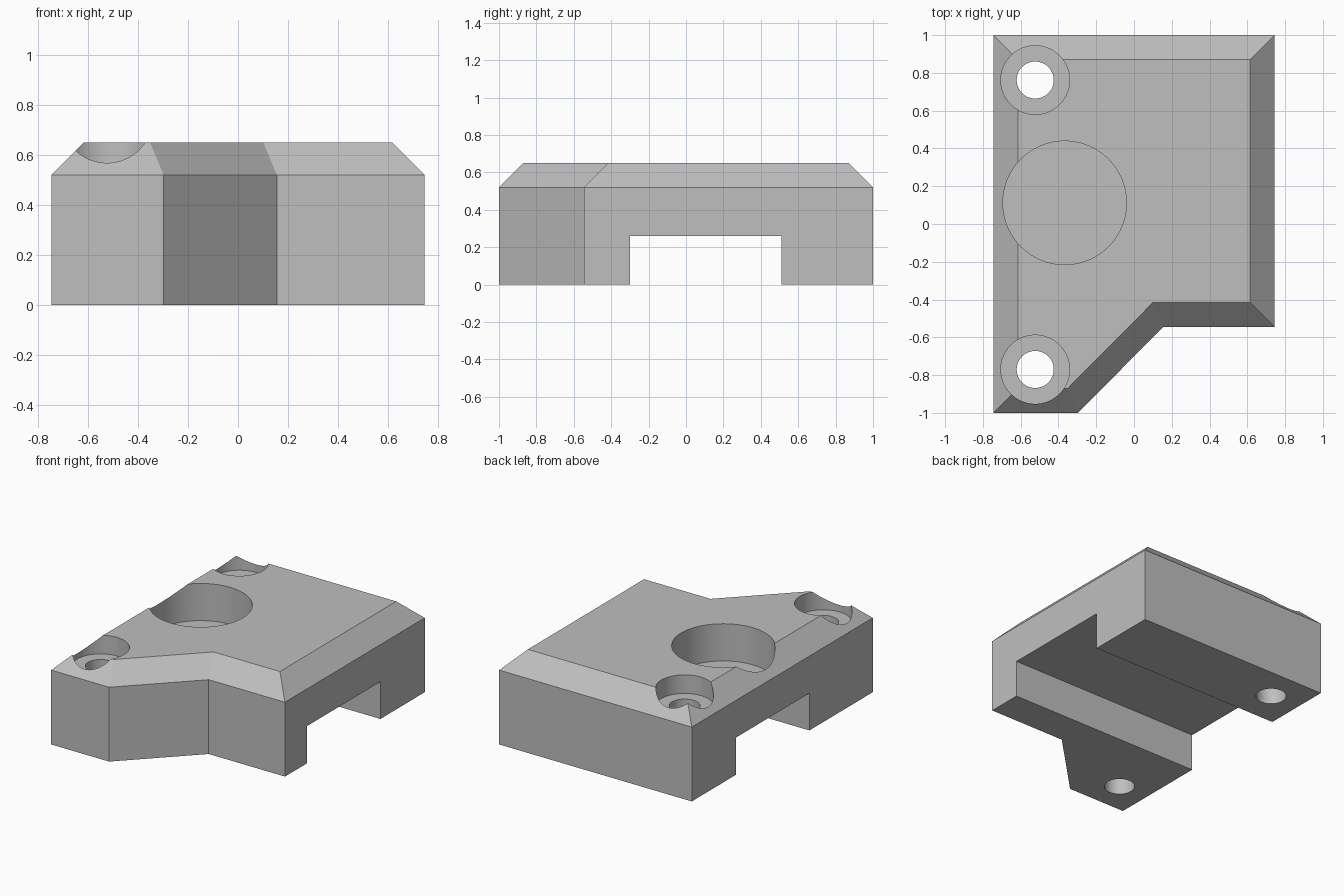
import bpy
import bmesh
from mathutils import Vector

cube = bpy.data.objects.get("Cube")
if cube:
    bpy.data.objects.remove(cube, do_unlink=True)

grey = bpy.data.materials.new("plain grey")
grey.use_nodes = True
COLOR = (0.52, 0.52, 0.52, 1)
grey.diffuse_color = COLOR
grey.node_tree.nodes["Principled BSDF"].inputs["Base Color"].default_value = COLOR


def inset(points, d):
    """Offset a counter-clockwise outline inward with mitred corners."""
    result = []
    for i, p in enumerate(points):
        a = (p - points[i - 1]).normalized()
        b = (points[(i + 1) % len(points)] - p).normalized()
        na, nb = Vector((-a.y, a.x)), Vector((-b.y, b.x))
        result.append(p + (na + nb) * d / (1 + na.dot(nb)))
    return result


def add_object(name, bm):
    mesh = bpy.data.meshes.new(name)
    bm.to_mesh(mesh)
    bm.free()
    mesh.materials.append(grey)
    obj = bpy.data.objects.new(name, mesh)
    bpy.context.collection.objects.link(obj)
    return obj


def cylinder_cutter(name, x, y, radius, z0, z1):
    bpy.ops.mesh.primitive_cylinder_add(
        vertices=96, radius=radius, depth=z1 - z0, location=(x, y, (z0 + z1) / 2))
    obj = bpy.context.object
    obj.name = name
    obj.data.materials.append(grey)
    return obj


# Notched block with a chamfered top rim
outline = [Vector(p) for p in [(-0.745, -1), (-0.297, -1), (0.155, -0.545),
                               (0.745, -0.545), (0.745, 1), (-0.745, 1)]]
SHOULDER, TOP = 0.52, 0.65
levels = [(outline, 0), (outline, SHOULDER), (inset(outline, TOP - SHOULDER), TOP)]
bm = bmesh.new()
rings = [[bm.verts.new((p.x, p.y, z)) for p in pts] for pts, z in levels]
bm.faces.new(rings[0][::-1])
bm.faces.new(rings[-1])
for low, high in zip(rings, rings[1:]):
    for i in range(len(low)):
        j = (i + 1) % len(low)
        bm.faces.new((low[i], low[j], high[j], high[i]))
block = add_object("bracket_block", bm)

# Channel running across the underside
bpy.ops.mesh.primitive_cube_add(size=1, location=(0, 0.105, 0))
channel = bpy.context.object
channel.name = "channel_cutter"
channel.scale = (2, 0.81, 0.52)
channel.data.materials.append(grey)
cutters = [channel]

# Large blind pocket and two counterbored screw holes
cutters.append(cylinder_cutter("pocket_cutter", -0.367, 0.112, 0.327, 0.39, 1))
for label, y in (("front", -0.77), ("back", 0.762)):
    cutters.append(cylinder_cutter(label + "_bore_cutter", -0.523, y, 0.182, SHOULDER, 1))
    cutters.append(cylinder_cutter(label + "_hole_cutter", -0.523, y, 0.098, -0.2, 0.8))

for cutter in cutters:
    cutter.hide_render = True
    mod = block.modifiers.new(cutter.name, "BOOLEAN")
    mod.operation = "DIFFERENCE"
    mod.solver = "EXACT"
    mod.object = cutter

bpy.ops.object.select_all(action="DESELECT")
block.select_set(True)
bpy.context.view_layer.objects.active = block
for mod in list(block.modifiers):
    bpy.ops.object.modifier_apply(modifier=mod.name)
for cutter in cutters:
    bpy.data.objects.remove(cutter, do_unlink=True)

# Smooth bore walls, crisp edges elsewhere
bpy.ops.object.shade_smooth_by_angle(angle=0.35)
